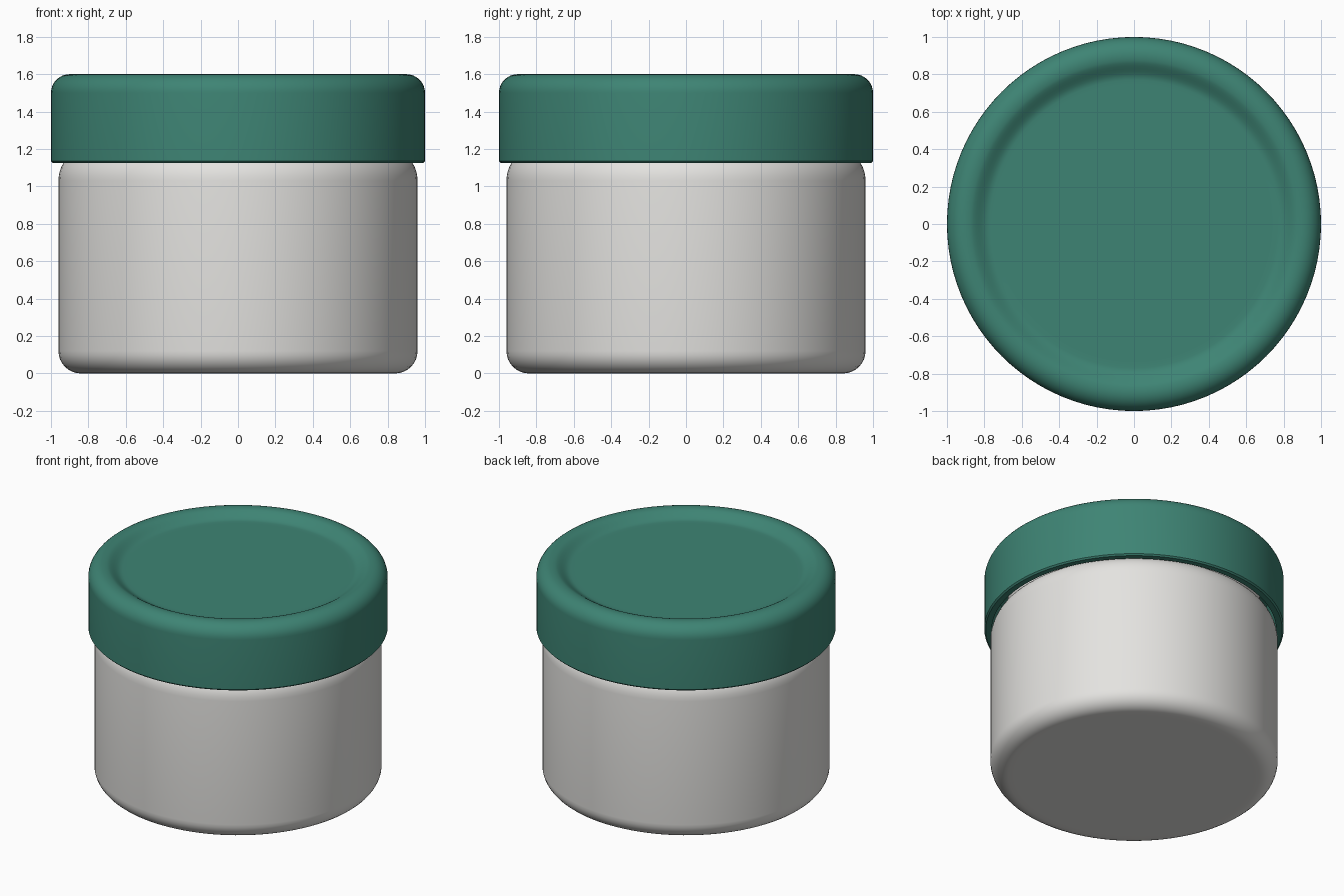
import bpy
import bmesh
from math import sin, cos, pi, radians

SEGMENTS = 96

cube = bpy.data.objects.get("Cube")
if cube:
    bpy.data.objects.remove(cube, do_unlink=True)


def make_material(name, colour):
    mat = bpy.data.materials.new(name)
    mat.use_nodes = True
    mat.diffuse_color = colour
    mat.node_tree.nodes["Principled BSDF"].inputs["Base Color"].default_value = colour
    mat.roughness = 0.5
    return mat


def arc(r, z, rx, rz, start, end, steps=8):
    """Elliptical arc of profile points centred on (r, z), angles in degrees."""
    angles = [radians(start + (end - start) * i / steps) for i in range(steps + 1)]
    return [(r + rx * cos(a), z + rz * sin(a)) for a in angles]


def slope(r0, z0, r1, z1, steps=8):
    """Soft S-shaped step between two levels."""
    points = []
    for i in range(1, steps + 1):
        t = i / steps
        points.append((r0 + (r1 - r0) * t, z0 + (z1 - z0) * (1 - cos(pi * t)) / 2))
    return points


def lathe(name, profile, material):
    """Revolve (radius, height) points about z, capping both open ends."""
    bm = bmesh.new()
    rings = []
    for r, z in profile:
        rings.append([bm.verts.new((r * cos(2 * pi * i / SEGMENTS),
                                    r * sin(2 * pi * i / SEGMENTS), z))
                      for i in range(SEGMENTS)])
    for low, high in zip(rings, rings[1:]):
        for i in range(SEGMENTS):
            j = (i + 1) % SEGMENTS
            bm.faces.new((low[i], low[j], high[j], high[i]))
    bm.faces.new(rings[0][::-1])
    bm.faces.new(rings[-1])
    bmesh.ops.recalc_face_normals(bm, faces=bm.faces)
    mesh = bpy.data.meshes.new(name)
    bm.to_mesh(mesh)
    bm.free()
    mesh.materials.append(material)
    obj = bpy.data.objects.new(name, mesh)
    bpy.context.collection.objects.link(obj)
    bpy.ops.object.select_all(action='DESELECT')
    obj.select_set(True)
    bpy.context.view_layer.objects.active = obj
    bpy.ops.object.shade_smooth_by_angle(angle=radians(35))
    return obj


green = make_material("lid green", (0.048, 0.231, 0.175, 1))
pale = make_material("pale grey", (0.775, 0.767, 0.745, 1))

# Jar body: rounded base, straight wall, soft shoulder and hidden neck
body = [(0.80, 0)]
body += arc(0.84, 0.12, 0.12, 0.12, -90, 0)
body += arc(0.86, 1.03, 0.10, 0.14, 0, 90)
body += [(0.84, 1.17), (0.84, 1.45)]
lathe("jar_body", body, pale)

# Lid: hollow skirt, rounded outer edge and a shallow dished top
lid = [(0.86, 1.47), (0.92, 1.45), (0.95, 1.40), (0.95, 1.125)]
lid += [(0.99, 1.125), (1.0, 1.135)]
lid += arc(0.90, 1.50, 0.10, 0.10, 0, 90)
lid += slope(0.89, 1.60, 0.77, 1.55)
lid += [(0.74, 1.55)]
lathe("lid", lid, green)
